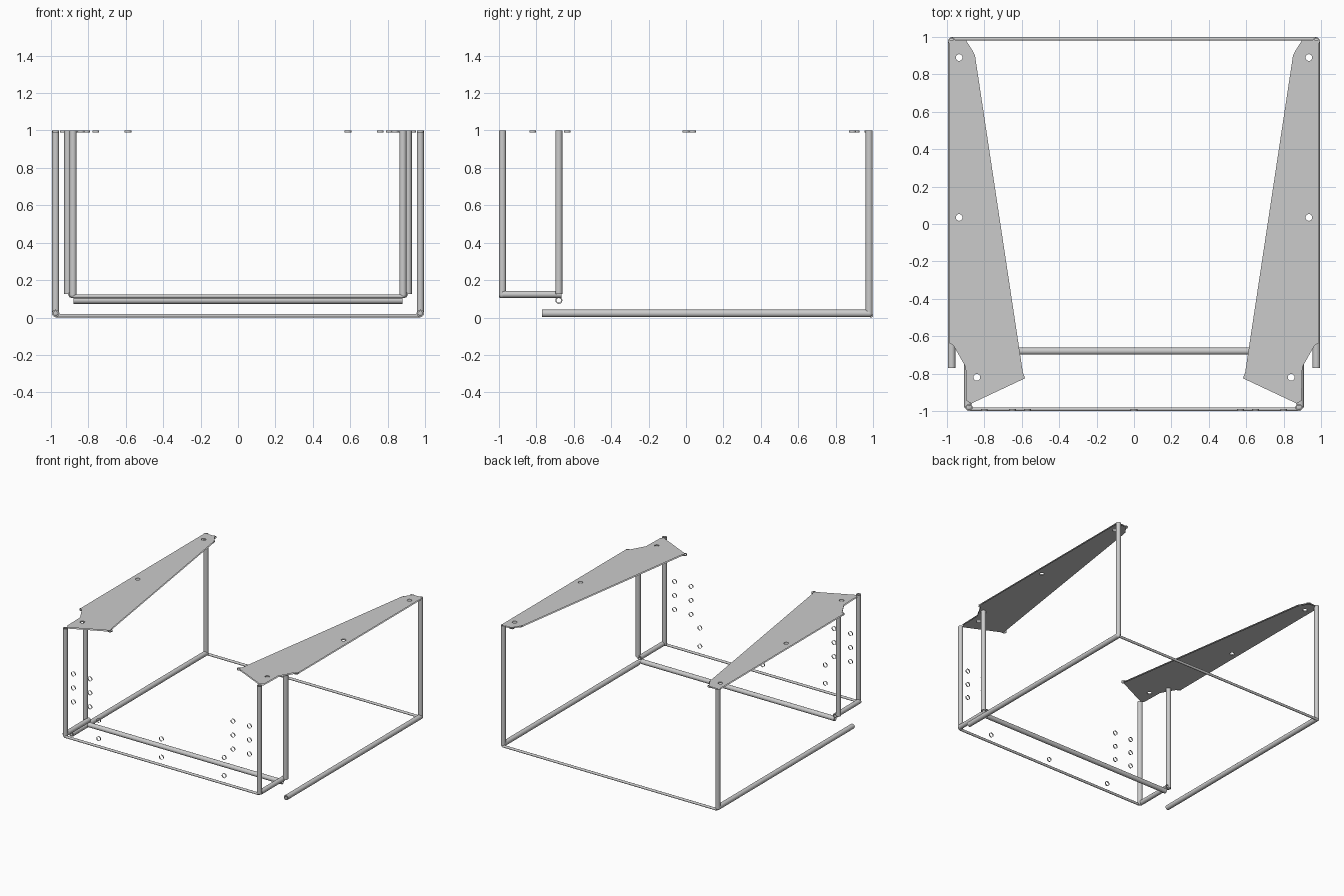
import bpy, bmesh
from math import cos, sin, pi
from mathutils import Vector

if "Cube" in bpy.data.objects:
    bpy.data.objects.remove(bpy.data.objects["Cube"])

R, R_IN = 0.019, 0.012      # bend tube outer and inner radius
HOLE = 0.018


def finish(name, bm, smooth=True):
    mesh = bpy.data.meshes.new(name)
    bm.to_mesh(mesh)
    bm.free()
    ob = bpy.data.objects.new(name, mesh)
    bpy.context.collection.objects.link(ob)
    if smooth:
        bpy.ops.object.select_all(action='DESELECT')
        ob.select_set(True)
        bpy.context.view_layer.objects.active = ob
        bpy.ops.object.shade_smooth_by_angle()
    return ob


def circle(bm, centre, axis, r, n=20):
    q = Vector((0, 0, 1)).rotation_difference(axis)
    return [bm.verts.new(centre + q @ Vector((r * cos(2 * pi * i / n), r * sin(2 * pi * i / n), 0)))
            for i in range(n)]


def bridge(bm, a, b):
    n = len(a)
    for i in range(n):
        bm.faces.new((a[i], a[(i + 1) % n], b[(i + 1) % n], b[i]))


def tube(name, a, b, r=R, r_in=R_IN):
    """Hollow tube with ring-shaped ends."""
    a, b = Vector(a), Vector(b)
    axis = (b - a).normalized()
    bm = bmesh.new()
    loops = [circle(bm, p, axis, rad) for p, rad in ((a, r), (b, r), (b, r_in), (a, r_in))]
    for i in range(4):
        bridge(bm, loops[i], loops[(i + 1) % 4])
    return finish(name, bm)


def hole_walls(name, centres, offset):
    """Short open cylinders lining round holes."""
    off = Vector(offset)
    bm = bmesh.new()
    for c in centres:
        c = Vector(c)
        bridge(bm, circle(bm, c, off.normalized(), HOLE),
               circle(bm, c + off, off.normalized(), HOLE))
    return finish(name, bm)


def ball(name, centre):
    bm = bmesh.new()
    bmesh.ops.create_uvsphere(bm, u_segments=16, v_segments=10, radius=R)
    bmesh.ops.translate(bm, vec=centre, verts=bm.verts)
    return finish(name, bm)


OUTLINE = [(.99, .985), (.90, .985), (.865, .93), (.85, .90), (.595, -.79), (.583, -.825),
           (.87, -.96), (.895, -.945), (.9, -.765), (.965, -.65), (.99, -.635)]
PLATE_HOLES = [(.935, .89), (.935, .035), (.84, -.82)]
CORNER_ROUNDS = [(.81, 0), (.76, 0), (.90, .972), (.87, .91), (.975, -.635), (.588, -.82)]


def flange(name, s):
    """Top and bottom skins of the horizontal flange, with round holes."""
    bm = bmesh.new()
    for z, up in ((1.0, 1), (0.99, -1)):
        loops = [[bm.verts.new((s * x, y, z)) for x, y in OUTLINE]]
        for x, y in PLATE_HOLES:
            loops.append(circle(bm, Vector((s * x, y, z)), Vector((0, 0, 1)), HOLE))
        edges = [bm.edges.new((l[i], l[(i + 1) % len(l)])) for l in loops for i in range(len(l))]
        res = bmesh.ops.triangle_fill(bm, use_beauty=True, edges=edges, normal=(0, 0, up))
        for f in res['geom']:
            if isinstance(f, bmesh.types.BMFace):
                f.normal_update()
                if f.normal.z * up < 0:
                    f.normal_flip()
    finish(name, bm, smooth=False)


for side, s in (("left", -1), ("right", 1)):
    # upright bends
    tube(side + "_rear_upright", (s * .975, .979, .022), (s * .975, .979, 1))
    tube(side + "_front_upright", (s * .882, -.981, .122), (s * .882, -.981, 1))
    tube(side + "_inner_upright", (s * .91, -.68, .125), (s * .91, -.68, 1))
    # bottom bends along the sides
    tube(side + "_bottom_rail", (s * .975, -.77, .022), (s * .975, .98, .022), .02)
    tube(side + "_front_step_rail", (s * .889, -.98, .124), (s * .889, -.665, .124))
    # rounded corners
    ball(side + "_rear_corner", (s * .975, .979, .021))
    ball(side + "_front_corner", (s * .882, -.981, .122))
    # top flange with its hole linings and corner rounds
    flange(side + "_top_flange", s)
    hole_walls(side + "_flange_holes",
               [(s * x, y, .99) for x, y in PLATE_HOLES + CORNER_ROUNDS], (0, 0, .01))

# cross bends
tube("step_cross_tube", (-.88, -.68, .092), (.88, -.68, .092))
tube("rear_bottom_bend", (-.975, .99, .01), (.975, .99, .01), .01, .006)
tube("front_bottom_bend", (-.88, -.99, .113), (.88, -.99, .113), .01, .006)

# hole linings of the front panel
front = [(x, -1, z) for x in (-.8, -.65, .65, .8) for z in (.42, .535, .65)]
front += [(x, -1, z) for x in (-.57, 0, .57) for z in (.18, .33)]
hole_walls("front_panel_holes", front, (0, .012, 0))
